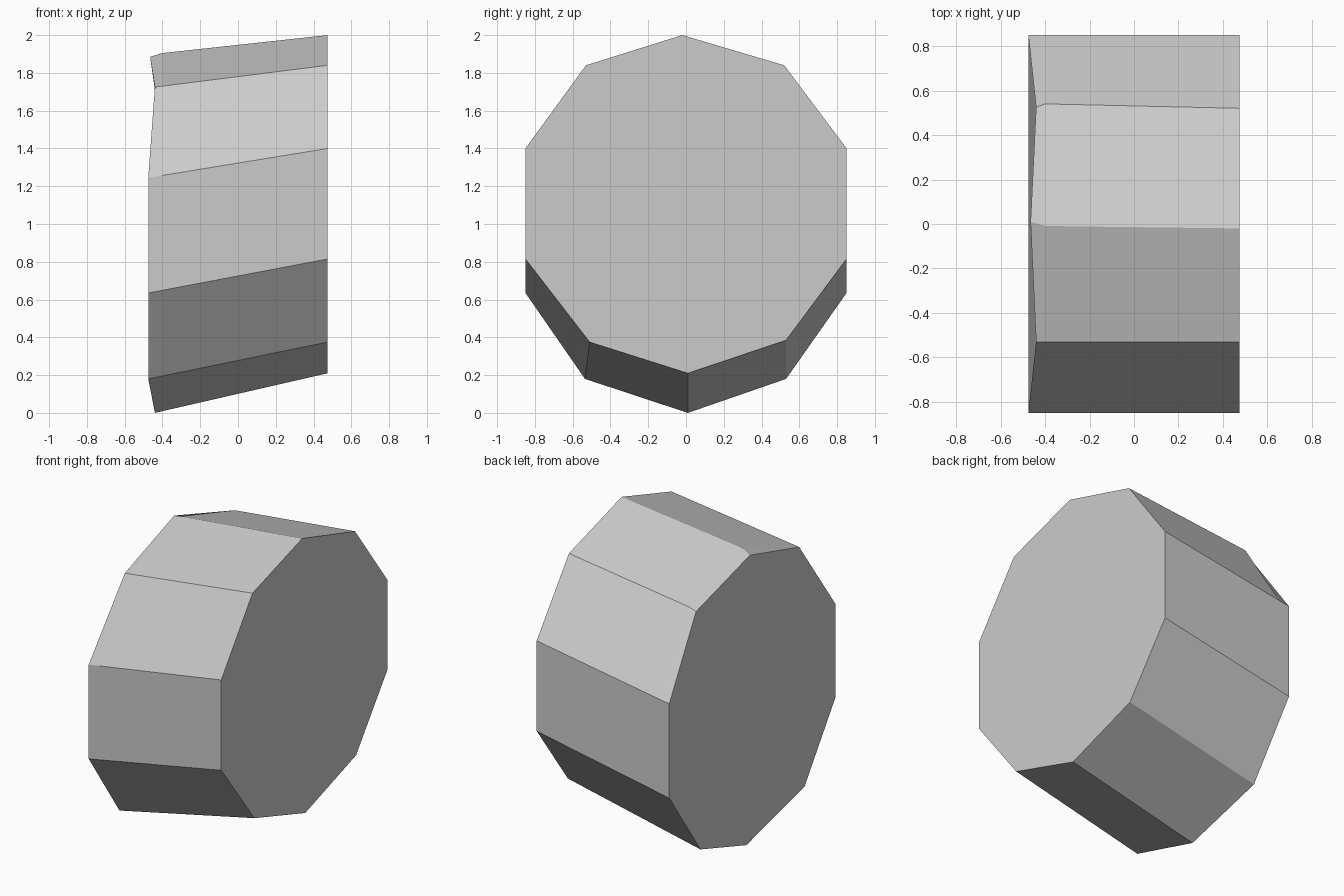
import bpy
import bmesh
from mathutils import Vector

cube = bpy.data.objects.get("Cube")
if cube:
    bpy.data.objects.remove(cube, do_unlink=True)

grey = bpy.data.materials.new("light_grey")
grey.use_nodes = True
colour = (0.6, 0.6, 0.6, 1)
grey.diffuse_color = colour
grey.node_tree.nodes["Principled BSDF"].inputs["Base Color"].default_value = colour

# Ten-sided end outlines, starting at the top and going round through +y
HALF = 0.475
high_end = [Vector((HALF, y, z)) for y, z in (
    (-0.02, 2.0), (0.52, 1.84), (0.85, 1.4), (0.85, 0.815), (0.53, 0.385),
    (0.01, 0.21), (-0.51, 0.375), (-0.85, 0.815), (-0.85, 1.4), (-0.53, 1.84))]
low_end = [Vector((-HALF, y, z)) for y, z in (
    (0.01, 1.885), (0.525, 1.71), (0.85, 1.245), (0.85, 0.635), (0.53, 0.18),
    (0.01, 0.0), (-0.535, 0.18), (-0.85, 0.635), (-0.85, 1.245), (-0.53, 1.725))]

# Slightly worn corners on the low end
for corner, inset in ((0, 0.01), (1, 0.035), (5, 0.035), (9, 0.035)):
    low_end[corner].x += inset

# Shoulder just behind the low end, raised at the worn top corners
shoulder = [a.lerp(b, (-0.4 - a.x) / (b.x - a.x)) for a, b in zip(low_end, high_end)]
shoulder[0] += Vector((0, -0.017, 0.012))
shoulder[1] += Vector((0, 0.015, 0.019))

# Slanted ten-sided block
bm = bmesh.new()
rings = [[bm.verts.new(p) for p in ring] for ring in (low_end, shoulder, high_end)]
bm.faces.new(rings[0])
bm.faces.new(rings[-1])
for a, b in zip(rings, rings[1:]):
    for i in range(len(a)):
        j = (i + 1) % len(a)
        bm.faces.new((a[i], a[j], b[j], b[i]))
bmesh.ops.recalc_face_normals(bm, faces=bm.faces)

mesh = bpy.data.meshes.new("slanted_block")
bm.to_mesh(mesh)
bm.free()
mesh.materials.append(grey)
block = bpy.data.objects.new("slanted_block", mesh)
bpy.context.collection.objects.link(block)
